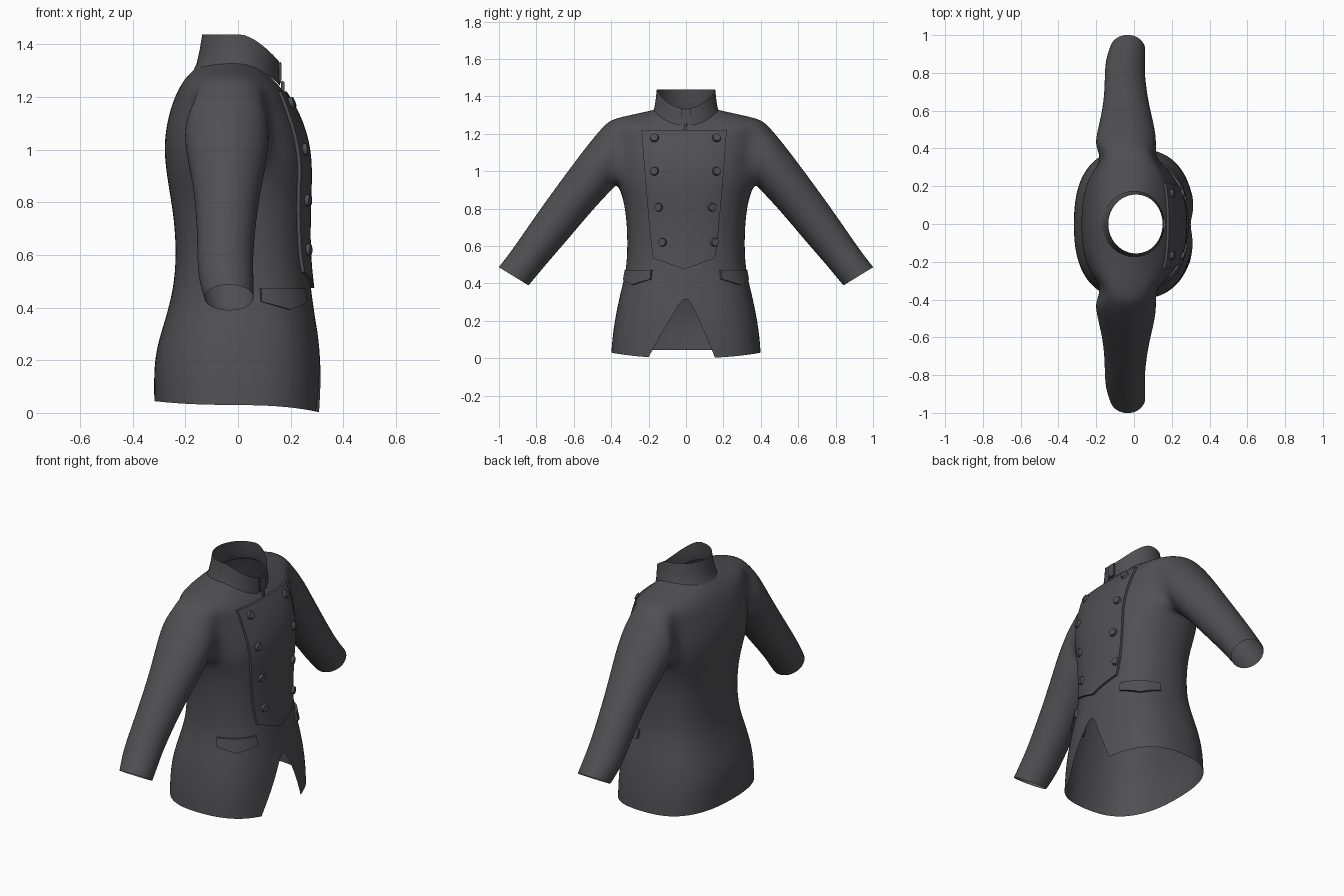
import bpy, bmesh, math
from mathutils import Vector, Matrix
from mathutils.bvhtree import BVHTree

if "Cube" in bpy.data.objects:
    bpy.data.objects.remove(bpy.data.objects["Cube"])

cloth = bpy.data.materials.new("charcoal cloth")
cloth.diffuse_color = (0.08, 0.08, 0.087, 1)
cloth.use_nodes = True
cloth.node_tree.nodes["Principled BSDF"].inputs["Base Color"].default_value = cloth.diffuse_color
N = 24


def finish(bm, name, subdiv=0, angle=40):
    """Orient faces outward, make the object and shade it."""
    bmesh.ops.recalc_face_normals(bm, faces=bm.faces)
    bm.normal_update()
    out = 0
    for f in bm.faces:
        c = f.calc_center_median()
        out += f.calc_area() * (f.normal.x * c.x + f.normal.y * c.y)
    if out < 0:
        bmesh.ops.reverse_faces(bm, faces=bm.faces)
    me = bpy.data.meshes.new(name)
    bm.to_mesh(me)
    bm.free()
    me.materials.append(cloth)
    ob = bpy.data.objects.new(name, me)
    bpy.context.collection.objects.link(ob)
    if subdiv:
        for p in me.polygons:
            p.use_smooth = True
        m = ob.modifiers.new("smooth", 'SUBSURF')
        m.levels = m.render_levels = subdiv
        m.boundary_smooth = 'PRESERVE_CORNERS'
    else:
        bpy.ops.object.select_all(action='DESELECT')
        ob.select_set(True)
        bpy.context.view_layer.objects.active = ob
        bpy.ops.object.shade_smooth_by_angle(angle=math.radians(angle))
    return ob


def ring_point(row, th):
    """Point on a superellipse ring: z front/side/back, x front/back/centre, half width, power."""
    zf, zs, zb, f, b, c, w, p = row
    co, si = math.cos(th), math.sin(th)
    ex = abs(co) ** (2 / p)
    x = c + (f - c) * ex if co > 0 else c + (b - c) * ex
    y = math.copysign(abs(si) ** (2 / p) * w, si)
    z = zs + ((zf if co > 0 else zb) - zs) * co * co
    return Vector((x, y, z))


# ---- jacket body, from hem to neck
rows = [
    (.00, .03, .045, .32, -.32, 0, .402, 2.5),
    (.12, .13, .14, .32, -.322, 0, .395, 2.5),
    (.24, .24, .24, .312, -.315, 0, .377, 2.5),
    (.355, .355, .355, .295, -.278, 0, .352, 2.5),
    (.47, .47, .47, .280, -.247, 0, .322, 2.4),
    (.60, .60, .60, .265, -.236, 0, .315, 2.4),
    (.74, .74, .74, .266, -.245, 0, .320, 2.4),
    (.85, .85, .85, .270, -.264, -.02, .337, 2.4),
    (.95, .93, .95, .272, -.279, -.03, .368, 2.4),
    (1.03, 1.03, 1.03, .261, -.282, -.04, .372, 2.4),
    (1.10, 1.10, 1.11, .240, -.270, -.04, .378, 2.4),
    (1.16, 1.18, 1.18, .212, -.250, -.04, .384, 2.4),
    (1.20, 1.28, 1.235, .188, -.225, -.04, .400, 2.4),
    (1.225, 1.305, 1.28, .170, -.195, -.02, .280, 2.2),
    (1.245, 1.33, 1.315, .153, -.155, 0, .165, 2.0),
]
notch = [(.155, .20), (.108, .138), (.052, .066)]   # front opening half widths
ARM0, ARM1 = 8, 12                                  # rows bounding the armholes

bm = bmesh.new()
grid = []
for r, row in enumerate(rows):
    line = []
    split = r < len(notch)
    for k in range(N + (1 if split else 0)):
        th = 2 * math.pi * k / N
        if split:
            left = k > N // 2
            t = 2 * math.pi - th if left else th
            a = math.asin((notch[r][left] / row[6]) ** (row[7] / 2))
            t = a + t * (1 - a / math.pi)
            th = 2 * math.pi - t if left else t
        line.append(bm.verts.new(ring_point(row, th)))
    if not split:
        line.append(line[0])
    grid.append(line)
for r in range(len(rows) - 1):
    for k in range(N):
        if ARM0 <= r < ARM1 and (4 <= k < 8 or 16 <= k < 20):
            continue
        bm.faces.new((grid[r][k], grid[r][k + 1], grid[r + 1][k + 1], grid[r + 1][k]))

# ---- sleeves grown from the armholes: upper y,z / lower y,z / front x / back x
sleeve = [
    (.435, 1.25, .385, .912, .120, -.205),
    (.48, 1.20, .415, .878, .120, -.206),
    (.56, 1.10, .465, .826, .112, -.192),
    (.66, .965, .545, .735, .088, -.170),
    (.78, .80, .64, .622, .068, -.158),
    (.89, .64, .74, .508, .058, -.157),
    (.95, .555, .79, .448, .062, -.150),
    (1.003, .488, .84, .388, .062, -.130),
]
loop = [(12, 6), (12, 5), (12, 4), (11, 4), (10, 4), (9, 4), (8, 4), (8, 5),
        (8, 6), (8, 7), (8, 8), (9, 8), (10, 8), (11, 8), (12, 8), (12, 7)]
for s in (1, -1):
    prev = [grid[r][k if s > 0 else N - k] for r, k in loop]
    for uy, uz, ly, lz, fx, bx in sleeve:
        ring = []
        for i in range(16):
            ph = 2 * math.pi * i / 16
            u, v = math.cos(ph) / 2, math.sin(ph) / 2
            ring.append(bm.verts.new(((fx + bx) / 2 + (fx - bx) * v,
                                      s * ((uy + ly) / 2 + (uy - ly) * u),
                                      (uz + lz) / 2 + (uz - lz) * u)))
        for i in range(16):
            j = (i + 1) % 16
            bm.faces.new((prev[i], prev[j], ring[j], ring[i]))
        prev = ring
body = finish(bm, "jacket_body", 2)

# ---- standing collar, lower at the throat
bm = bmesh.new()
lines = []
for h in (0, .15, .55, 1):
    line = []
    for k in range(49):
        th = math.radians(3) + math.radians(354) * k / 48
        lo = ring_point((1.243, 1.322, 1.305, .160, -.168, 0, .175, 2), th)
        hi = ring_point((0, 0, 0, .156, -.136, .01, .156, 2), th)
        hi.z = 1.437 - .102 * max(0, math.cos(th)) ** 1.6
        p = lo.lerp(hi, h)
        p.xy = lo.xy.lerp(hi.xy, h ** .6)
        line.append(bm.verts.new(p))
    lines.append(line)
for a, b in zip(lines, lines[1:]):
    for k in range(48):
        bm.faces.new((a[k], a[k + 1], b[k + 1], b[k]))
finish(bm, "collar", angle=60)

# ---- plates that follow the body surface
bpy.context.view_layer.update()
tree = BVHTree.FromObject(body, bpy.context.evaluated_depsgraph_get())


def plate(name, nu, nv, origin, outward, offset, depth):
    """Grid of rays cast on the body, raised by offset, with side walls."""
    bm = bmesh.new()
    g = []
    for i in range(nu + 1):
        col = []
        for j in range(nv + 1):
            o = Vector(origin(i / nu, j / nv))
            d = outward(o)
            hit = tree.ray_cast(o, -d)[0] or o - d * .75
            col.append(bm.verts.new(hit + d * offset))
        g.append(col)
    for i in range(nu):
        for j in range(nv):
            bm.faces.new((g[i][j], g[i + 1][j], g[i + 1][j + 1], g[i][j + 1]))
    rim = [e for e in bm.edges if e.is_boundary]
    new = bmesh.ops.extrude_edge_only(bm, edges=rim)["geom"]
    for v in new:
        if isinstance(v, bmesh.types.BMVert):
            v.co -= outward(v.co) * depth
    return finish(bm, name)


# double-breasted front panel with a pointed lower edge
def panel_origin(u, v):
    t = 2 * u - 1
    y = t * (.165 + .063 * v ** .8) - .01
    low = .475 + .06 * abs(t)
    return (1, y, low + (1.22 - low) * v)


panel = plate("front_panel", 16, 20, panel_origin, lambda p: Vector((1, 0, 0)), .013, .022)


# pocket flaps with a pointed lower edge
def radial(p):
    return Vector((p.x, p.y, 0)).normalized()


for s, side in ((1, "left"), (-1, "right")):
    def flap_origin(u, v, s=s):
        a = math.radians(36 + 39 * u)
        low = .392 + .03 * abs(2 * u - 1)
        return (math.cos(a), s * math.sin(a), low + (.472 - low) * v)
    plate("pocket_flap_" + side, 10, 3, flap_origin, radial, .014, .02)

# ---- two columns of buttons on the panel
panel_tree = BVHTree.FromObject(panel, bpy.context.evaluated_depsgraph_get())
for n, (yl, yr, z) in enumerate([(-.168, .163, 1.177), (-.168, .163, 1.0),
                                 (-.147, .139, .807), (-.126, .152, .62)]):
    for y, side in ((yl, "right"), (yr, "left")):
        hit, nor = panel_tree.ray_cast(Vector((1, y, z)), Vector((-1, 0, 0)))[:2]
        if hit is None:
            continue
        if nor.x < 0:
            nor = -nor
        bm = bmesh.new()
        rot = nor.to_track_quat('Z', 'Y').to_matrix().to_4x4()
        bmesh.ops.create_cone(bm, cap_ends=True, segments=20, radius1=.024, radius2=.02,
                              depth=.016, matrix=Matrix.Translation(hit + nor * .006) @ rot)
        finish(bm, f"button_{side}_{n + 1}")

# ---- collar tab and hook at the throat
for name, loc, size in (("collar_tab", (.160, 0, 1.293), (.012, .055, .08)),
                        ("collar_hook", (.170, -.005, 1.235), (.012, .014, .05))):
    bm = bmesh.new()
    bmesh.ops.create_cube(bm, size=1, matrix=Matrix.Translation(loc) @ Matrix.Diagonal((*size, 1)))
    bmesh.ops.bevel(bm, geom=bm.edges[:], offset=.003, segments=2, affect='EDGES')
    finish(bm, name)
